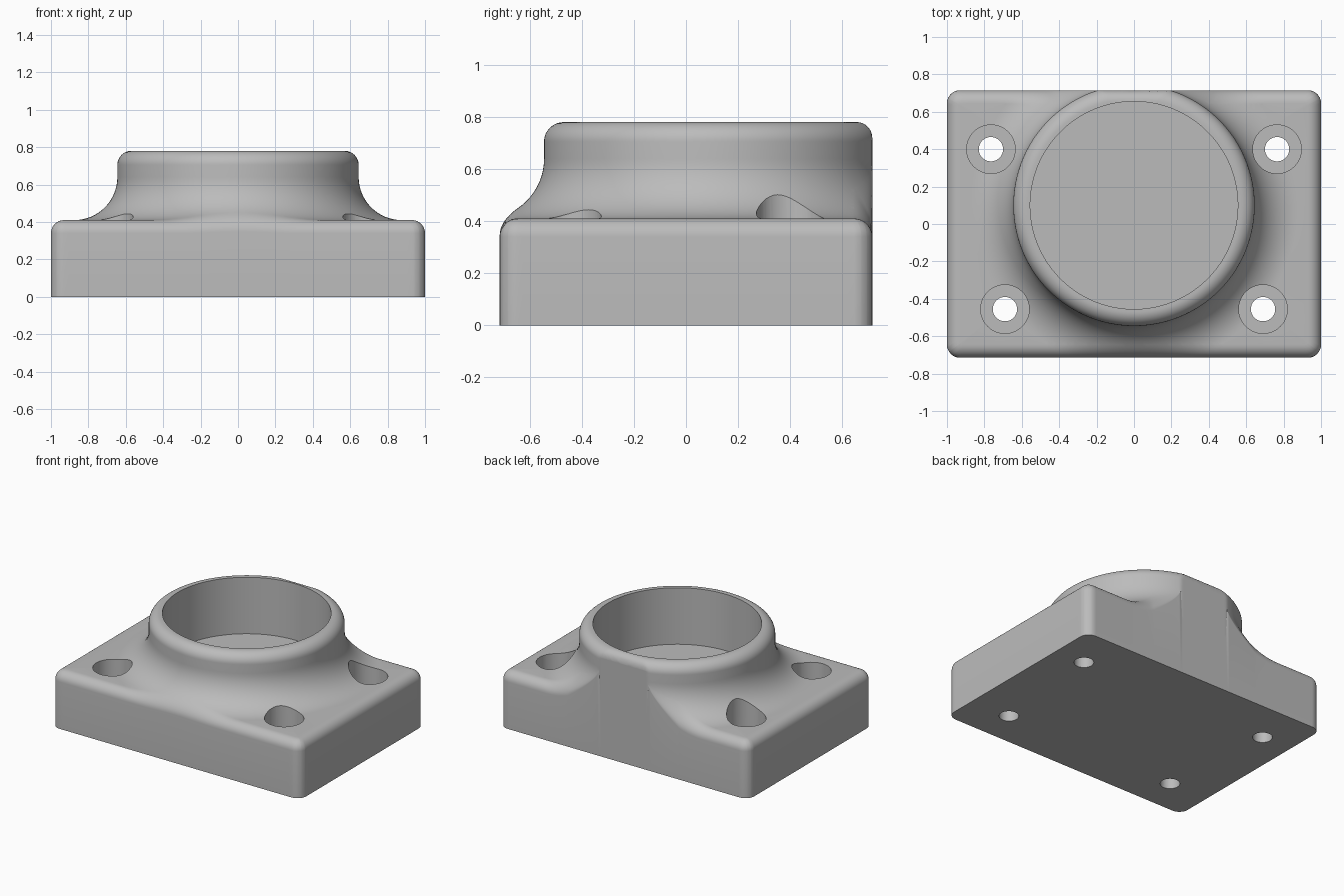
import bpy, bmesh, math
from math import sin, cos, pi, sqrt, hypot

if "Cube" in bpy.data.objects:
    bpy.data.objects.remove(bpy.data.objects["Cube"])

# Main dimensions
HALF_X, HALF_Y, EDGE = 1.0, 0.715, 0.07       # plate size and edge rounding
PLATE_Z, TOP_Z, FLOOR_Z = 0.41, 0.78, 0.37    # plate top, collar top, pocket floor
BOSS_Y, BOSS_R, BORE_R = 0.10, 0.645, 0.555   # collar centre and radii
COVE, LIP, BACK_LIP = 0.23, 0.075, 0.06       # concave blend and rim rounding


def depth(x, y):
    """Distance inside the rounded rectangular outline."""
    qx, qy = abs(x) - HALF_X + EDGE, abs(y) - HALF_Y + EDGE
    return EDGE - hypot(max(qx, 0), max(qy, 0)) - min(max(qx, qy), 0)


def reach(a, d):
    """Radius from the collar centre at which a ray is d inside the outline."""
    lo, hi = 0.3, 2.0
    for _ in range(36):
        mid = (lo + hi) / 2
        if depth(mid * cos(a), BOSS_Y + mid * sin(a)) > d:
            lo = mid
        else:
            hi = mid
    return lo


def drop(d, r):
    """How far a rounded edge of radius r falls at distance d from the side."""
    return r - sqrt(max(r * r - (r - d) ** 2, 0)) if d < r else 0


def cove_height(r):
    t = BOSS_R + COVE - r
    return PLATE_Z + COVE - sqrt(max(COVE ** 2 - t * t, 0)) if t > 0 else PLATE_Z


# Collar cross-section: bore wall, rounded rim, outer wall, concave blend
section = [(BORE_R, FLOOR_Z), (BORE_R, TOP_Z)]
for i in range(13):
    a = pi / 2 * i / 12
    section.append((BOSS_R - LIP + LIP * sin(a), TOP_Z - LIP + LIP * cos(a)))
for i in range(17):
    a = pi / 2 * i / 16
    section.append((BOSS_R + COVE - COVE * cos(a), PLATE_Z + COVE - COVE * sin(a)))


def ray_points(a):
    """Cross-section along one ray, trimmed by the plate outline."""
    outer = reach(a, 0)
    rr = min(EDGE, 0.6 * max(outer - BOSS_R, 0))
    inner = reach(a, rr)
    trimmed = outer <= BOSS_R
    pts = []
    for r, z in section:
        if not trimmed and r > BOSS_R:
            z = max(z, cove_height(inner))
        r = min(r, inner)
        d = max(depth(r * cos(a), BOSS_Y + r * sin(a)), 0)
        pts.append((r, min(z, TOP_Z - drop(d, BACK_LIP))))
    for j in range(9):
        d = rr * (1 - sin(pi / 2 * j / 8))
        r = reach(a, d)
        z = PLATE_Z if trimmed else cove_height(r) - drop(d, rr)
        pts.append((r, z))
    pts.append((outer, 0))
    return pts


# Ray angles: even spacing plus extra rays through the rounded corners
angles = {round(2 * pi * i / 300, 5) for i in range(300)}
for sx in (-1, 1):
    for sy in (-1, 1):
        for i in range(9):
            t = pi / 2 * i / 8
            x = sx * (HALF_X - EDGE + EDGE * cos(t))
            y = sy * (HALF_Y - EDGE + EDGE * sin(t))
            angles.add(round(math.atan2(y - BOSS_Y, x) % (2 * pi), 5))
angles = sorted(angles)


def skin(bm, rows, bottom, top):
    """Close a ring of point rows into a solid."""
    rows = [[bm.verts.new(p) for p in row] for row in rows]
    for i, row in enumerate(rows):
        nxt = rows[(i + 1) % len(rows)]
        for k in range(len(row) - 1):
            bm.faces.new((row[k], row[k + 1], nxt[k + 1], nxt[k]))
    for k, centre in ((0, top), (-1, bottom)):
        c = bm.verts.new(centre)
        for i, row in enumerate(rows):
            bm.faces.new((c, row[k], rows[(i + 1) % len(rows)][k]))


def finish(name, bm):
    bmesh.ops.remove_doubles(bm, verts=bm.verts, dist=0.00005)
    bmesh.ops.dissolve_degenerate(bm, edges=bm.edges, dist=0.00002)
    bmesh.ops.recalc_face_normals(bm, faces=bm.faces)
    mesh = bpy.data.meshes.new(name)
    bm.to_mesh(mesh)
    bm.free()
    obj = bpy.data.objects.new(name, mesh)
    bpy.context.collection.objects.link(obj)
    return obj


# Flanged housing
bm = bmesh.new()
rows = [[(r * cos(a), BOSS_Y + r * sin(a), z) for r, z in ray_points(a)] for a in angles]
skin(bm, rows, (0, BOSS_Y, 0), (0, BOSS_Y, FLOOR_Z))
housing = finish("flanged_housing", bm)

# Counterbored screw holes
bm = bmesh.new()
steps = [(0.13, 1.0), (0.13, 0.2), (0.065, 0.2), (0.065, -0.1)]
for x, y in ((0.765, 0.40), (-0.765, 0.40), (0.69, -0.455), (-0.69, -0.455)):
    rows = [[(x + r * cos(2 * pi * i / 48), y + r * sin(2 * pi * i / 48), z)
             for r, z in steps] for i in range(48)]
    skin(bm, rows, (x, y, -0.1), (x, y, 1.0))
cutter = finish("screw_hole_cutter", bm)
cutter.hide_render = True

cut = housing.modifiers.new("screw_holes", "BOOLEAN")
cut.operation = "DIFFERENCE"
cut.solver = "EXACT"
cut.object = cutter
bpy.ops.object.select_all(action="DESELECT")
housing.select_set(True)
bpy.context.view_layer.objects.active = housing
bpy.ops.object.modifier_apply(modifier=cut.name)
bpy.data.objects.remove(cutter)

# Plain grey finish
grey = bpy.data.materials.new("plain_grey")
grey.use_nodes = True
colour = (0.5, 0.5, 0.5, 1)
grey.diffuse_color = colour
grey.node_tree.nodes["Principled BSDF"].inputs["Base Color"].default_value = colour
housing.data.materials.clear()
housing.data.materials.append(grey)
bpy.ops.object.shade_smooth_by_angle(angle=math.radians(35))
